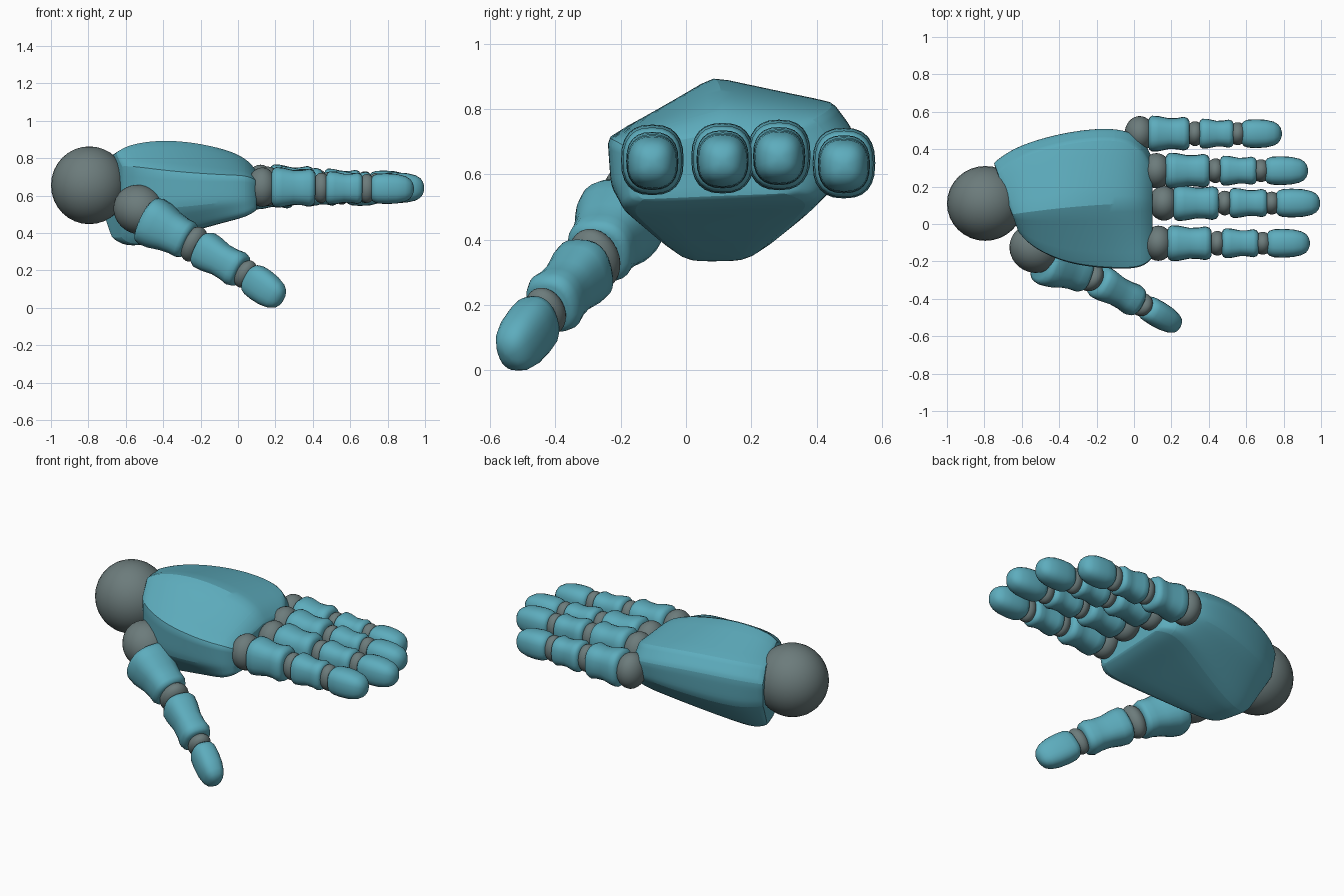
import bpy, bmesh, math
from mathutils import Vector

if "Cube" in bpy.data.objects:
    bpy.data.objects.remove(bpy.data.objects["Cube"], do_unlink=True)


def material(name, rgb):
    mat = bpy.data.materials.new(name)
    mat.use_nodes = True
    mat.diffuse_color = (*rgb, 1)
    mat.node_tree.nodes["Principled BSDF"].inputs["Base Color"].default_value = (*rgb, 1)
    return mat


teal = material("teal shell", (0.11, 0.415, 0.51))
grey = material("grey joint", (0.15, 0.2, 0.2))


def loft(name, rings, mat):
    """Skin a list of equal closed rings and cap both ends."""
    bm = bmesh.new()
    loops = [[bm.verts.new(p) for p in ring] for ring in rings]
    count = len(loops[0])
    for a, b in zip(loops, loops[1:]):
        for i in range(count):
            j = (i + 1) % count
            bm.faces.new((a[i], a[j], b[j], b[i]))
    bm.faces.new(loops[0])
    bm.faces.new(loops[-1])
    bmesh.ops.recalc_face_normals(bm, faces=bm.faces)
    mesh = bpy.data.meshes.new(name)
    bm.to_mesh(mesh)
    bm.free()
    mesh.materials.append(mat)
    obj = bpy.data.objects.new(name, mesh)
    bpy.context.collection.objects.link(obj)
    return obj


def smooth(obj, angle=40):
    bpy.ops.object.select_all(action="DESELECT")
    obj.select_set(True)
    bpy.context.view_layer.objects.active = obj
    bpy.ops.object.shade_smooth_by_angle(angle=math.radians(angle))


def frame(direction):
    d = direction.normalized()
    side = d.cross(Vector((0, 0, 1))).normalized()
    return d, side, side.cross(d)


def ball(name, centre, size, direction=Vector((1, 0, 0))):
    """Ellipsoid joint with its first axis along the limb."""
    bpy.ops.mesh.primitive_uv_sphere_add(segments=32, ring_count=16, location=centre)
    obj = bpy.context.object
    obj.name = name
    obj.scale = size
    obj.rotation_euler = direction.to_track_quat("X", "Z").to_euler()
    obj.data.materials.append(grey)
    smooth(obj)


# Position along the bone, then relative thickness
BONE = [(0, 0.72), (0.03, 0.9), (0.1, 1), (0.25, 0.98), (0.5, 0.86),
        (0.7, 0.87), (0.86, 0.94), (0.96, 0.86), (1, 0.7)]
ROOT = [(0, 0.8), (0.04, 0.95), (0.12, 1), (0.3, 0.97), (0.55, 0.83),
        (0.75, 0.77), (0.9, 0.77), (0.97, 0.7), (1, 0.58)]
TIP = [(0, 0.7), (0.05, 0.87), (0.15, 0.97), (0.35, 1), (0.6, 0.96),
       (0.8, 0.83), (0.91, 0.65), (0.97, 0.42), (1, 0.15)]


def segment(name, start, end, width, height, profile):
    """Rounded-square tube from start to end."""
    d, side, up = frame(end - start)
    rings = []
    for t, r in profile:
        ring = []
        for i in range(24):
            a = math.tau * i / 24
            c, s = math.cos(a), math.sin(a)
            u = math.copysign(abs(c) ** 0.8, c) * width * r
            v = math.copysign(abs(s) ** 0.8, s) * height * r
            ring.append(start.lerp(end, t) + side * u + up * v)
        rings.append(ring)
    smooth(loft(name, rings, teal), 50)


# Wrist ball
ball("wrist_ball", (-0.795, 0.11, 0.655), (0.205, 0.2, 0.208))

# Palm: x, front y, back y, ridge z, front shoulder z, back shoulder z,
# bottom z, bottom front y, bottom back y
PALM = [
    (-0.67, -0.04, 0.33, 0.83, 0.76, 0.78, 0.37, 0.03, 0.18),
    (-0.59, -0.12, 0.42, 0.88, 0.76, 0.81, 0.315, 0.0, 0.18),
    (-0.36, -0.22, 0.5, 0.91, 0.73, 0.83, 0.37, -0.06, 0.26),
    (-0.08, -0.245, 0.525, 0.86, 0.71, 0.81, 0.45, -0.16, 0.38),
    (0.05, -0.235, 0.46, 0.8, 0.71, 0.77, 0.48, -0.2, 0.41),
    (0.1, -0.18, 0.35, 0.73, 0.68, 0.72, 0.52, -0.16, 0.33),
]
rings = []
for x, front, back, ridge, fz, bz, low, bf, bb in PALM:
    ridge_y = 0.11 - 0.13 * max(0, -0.2 - x)
    ring = [(front, fz), (ridge_y, ridge), (back - 0.06, bz), (back, bz - 0.08),
            (back - 0.02, (bz + low) / 2 - 0.02),
            (bb, low + 0.15 * max(0, bb - 0.2)), (bf, low),
            (front + 0.01, (fz + low) / 2 - 0.02)]
    # The wrist end is cut at a slant, with its heel tucked forward
    slant = 0.36 if x < -0.6 else 0.15 if x < -0.5 else 0
    heel = 0.1 if x < -0.6 else 0
    rings.append([(x - slant * (y - 0.1) + heel * max(0, 0.6 - z), y, z) for y, z in ring])
palm = loft("palm", rings, teal)
crease = palm.data.attributes.new("crease_edge", "FLOAT", "EDGE")
for edge in palm.data.edges:
    a, b = edge.vertices
    if abs(a - b) == 8:
        # Long ridges along the hand
        crease.data[edge.index].value = 0.8 if a % 8 in (0, 1, 2) else 0.4
    elif a < 8 and b < 8:
        crease.data[edge.index].value = 0.9
    elif a >= 40 and b >= 40:
        crease.data[edge.index].value = 0.5
sub = palm.modifiers.new("Rounding", "SUBSURF")
sub.levels = sub.render_levels = 3
smooth(palm, 30)

# Fingers: name, knuckle x, y, z, length from knuckle to tip
FINGERS = [
    ("index", 0.13, -0.103, 0.645, 0.81),
    ("middle", 0.16, 0.112, 0.65, 0.835),
    ("ring", 0.12, 0.285, 0.66, 0.81),
    ("little", 0.03, 0.483, 0.635, 0.76),
]
for name, x, y, z, length in FINGERS:
    def at(t):
        return Vector((x + t * length, y, z - 0.01 * t))
    ball(name + "_knuckle", at(0), (0.08, 0.094, 0.105))
    segment(name + "_lower", at(0.06), at(0.35), 0.096, 0.108, BONE)
    ball(name + "_middle_joint", at(0.39), (0.05, 0.066, 0.081))
    segment(name + "_middle", at(0.42), at(0.66), 0.08, 0.089, BONE)
    ball(name + "_end_joint", at(0.69), (0.05, 0.061, 0.077))
    segment(name + "_tip", at(0.72), at(1), 0.077, 0.082, TIP)

# Thumb
base, middle = Vector((-0.53, -0.13, 0.525)), Vector((-0.235, -0.28, 0.34))
end, tip = Vector((0.04, -0.43, 0.18)), Vector((0.235, -0.545, 0.04))
ball("thumb_base_joint", base, (0.14, 0.13, 0.13), middle - base)
root = Vector((-0.49, -0.19, 0.475))
segment("thumb_lower", root, root.lerp(middle, 0.9), 0.132, 0.136, ROOT)
ball("thumb_middle_joint", middle, (0.06, 0.082, 0.1), end - middle)
segment("thumb_middle", middle.lerp(end, 0.12), middle.lerp(end, 0.92), 0.093, 0.104, BONE)
ball("thumb_end_joint", end, (0.05, 0.064, 0.08), tip - end)
segment("thumb_tip", end.lerp(tip, 0.1), tip, 0.071, 0.092, TIP)
